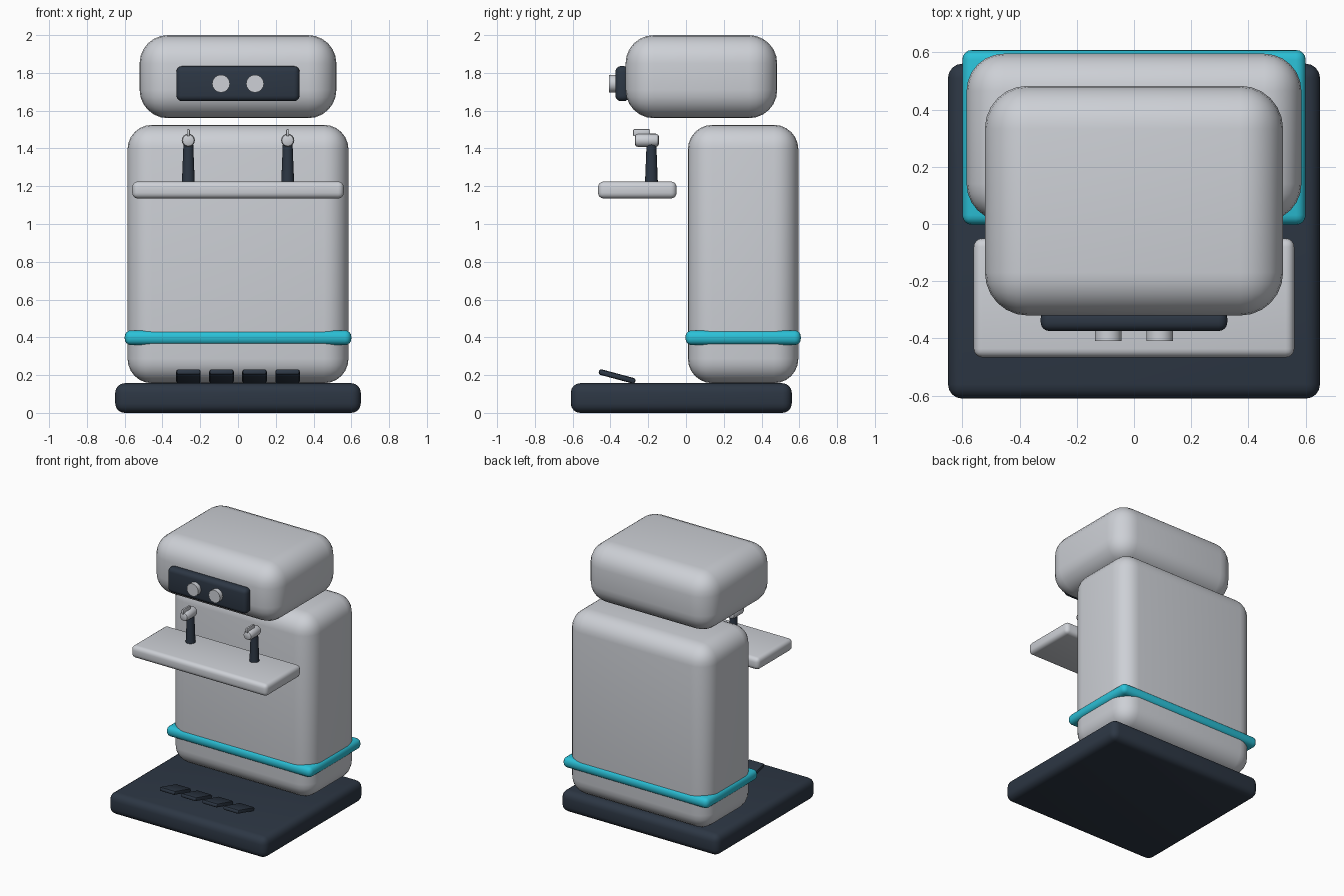
import bpy, math

if "Cube" in bpy.data.objects:
    bpy.data.objects.remove(bpy.data.objects["Cube"])


def material(name, rgb):
    m = bpy.data.materials.new(name)
    m.diffuse_color = (*rgb, 1)
    m.use_nodes = True
    m.node_tree.nodes["Principled BSDF"].inputs["Base Color"].default_value = m.diffuse_color
    return m


grey = material("light grey", (0.61, 0.63, 0.67))
dark = material("dark slate", (0.026, 0.038, 0.058))
cyan = material("cyan", (0.024, 0.53, 0.68))


def finish(ob, name, mat, bevel=0, segments=4):
    ob.name = name
    ob.data.materials.append(mat)
    if bevel:
        b = ob.modifiers.new("round", 'BEVEL')
        b.width, b.segments, b.limit_method = bevel, segments, 'ANGLE'
        b.angle_limit = math.radians(50)
        bpy.ops.object.modifier_apply(modifier="round")
    bpy.ops.object.shade_smooth_by_angle(angle=math.radians(35))
    return ob


def box(name, mat, x, y, z, bevel, segments=4, tilt=0):
    """Rounded box from (min, max) ranges, tilted about its own x axis."""
    bpy.ops.mesh.primitive_cube_add(size=1)
    ob = bpy.context.object
    ob.scale = [r[1] - r[0] for r in (x, y, z)]
    bpy.ops.object.transform_apply(location=False, rotation=False, scale=True)
    ob.location = [(r[0] + r[1]) / 2 for r in (x, y, z)]
    ob.rotation_euler.x = tilt
    return finish(ob, name, mat, bevel, segments)


def rod(name, mat, r1, r2, depth, loc, along_y=False, bevel=0, sides=16):
    bpy.ops.mesh.primitive_cone_add(vertices=sides, radius1=r1, radius2=r2, depth=depth, location=loc,
                                    rotation=(math.pi / 2 if along_y else 0, 0, 0))
    return finish(bpy.context.object, name, mat, bevel, 2)


# main blocks
box("base", dark, (-.65, .65), (-.61, .56), (0, .157), .05)
box("body", grey, (-.585, .585), (.01, .595), (.157, 1.525), .13, 6)
box("band", cyan, (-.6, .6), (-.003, .608), (.359, .437), .034)
box("head", grey, (-.521, .521), (-.32, .483), (1.56, 2.0), .15, 6)
box("visor", dark, (-.326, .326), (-.374, -.30), (1.65, 1.836), .03)
box("shelf", grey, (-.56, .56), (-.466, -.05), (1.135, 1.225), .03)

for side, s in (("left", -1), ("right", 1)):
    # eyes on the visor
    rod(side + "_eye", grey, .047, .047, .06, (s * .09, -.378, 1.743), True)
    # tap column, spout and lever
    x = s * .263
    rod(side + "_column", dark, .034, .026, .2, (x, -.183, 1.32))
    rod(side + "_spout", grey, .035, .035, .128, (x, -.207, 1.443), True, .016)
    box(side + "_lever", grey, (x - .008, x + .008), (-.28, -.19), (1.465, 1.502), .006, 2)

# row of foot pedals, front edge raised
for i in range(4):
    x = (i - 1.5) * .175
    box(f"pedal_{i + 1}", dark, (x - .065, x + .065), (-.465, -.265), (.178, .208), .012, 2,
        math.radians(-15))
